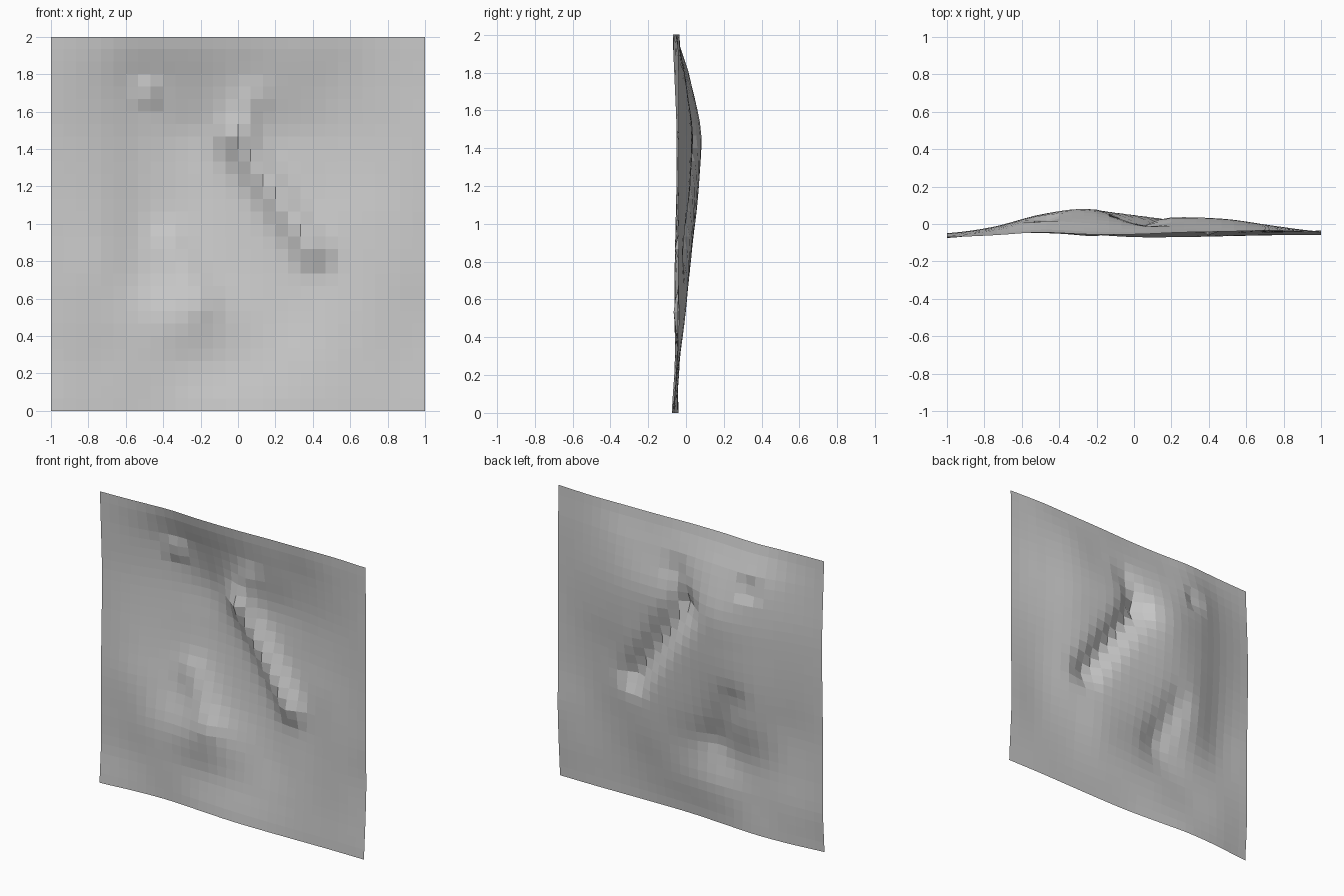
import bpy, math

if "Cube" in bpy.data.objects:
    bpy.data.objects.remove(bpy.data.objects["Cube"])

# Coarse depth map (y in hundredths): rows from top (z=2) to bottom, columns from left to right
DEPTH = [
    [-7.0, -6.0, -4.5, -5.5, -5.5, -4.5, -4.0, -3.5, -4.5],
    [-6.0, -3.0, 2.5, 2.0, 0.0, -0.5, 0.0, -2.0, -4.0],
    [-5.0, -1.5, 5.0, 7.8, 3.0, 3.5, 2.5, -1.0, -4.0],
    [-5.0, -2.0, 4.5, 7.2, 5.0, 3.0, 2.0, -1.5, -4.0],
    [-5.5, -3.5, 3.0, 4.8, 4.2, 2.5, 0.0, -3.0, -4.0],
    [-6.0, -5.5, 0.0, 0.5, 2.0, 1.5, -1.0, -4.0, -4.0],
    [-6.0, -5.5, -4.5, -5.5, -2.0, -0.5, -3.0, -4.5, -3.5],
    [-6.0, -4.5, -4.5, -3.5, -3.5, -4.0, -5.0, -5.0, -4.5],
    [-7.5, -5.0, -4.0, -5.5, -7.0, -7.0, -6.5, -6.0, -6.0],
]
N = 30


def spline(vals, t):
    """Catmull-Rom through evenly spaced values."""
    i = min(int(t), len(vals) - 2)
    f = t - i
    a, b, c, d = (vals[max(0, min(len(vals) - 1, i + k))] for k in (-1, 0, 1, 2))
    return b + 0.5 * f * (c - a + f * (2*a - 5*b + 4*c - d + f * (3*(b - c) + d - a)))


def ridge(x, z, p, q, width, depth):
    """Crease pushed to the front along the segment p-q."""
    dx, dz = q[0] - p[0], q[1] - p[1]
    t = max(0, min(1, ((x - p[0]) * dx + (z - p[1]) * dz) / (dx*dx + dz*dz)))
    d = math.hypot(x - p[0] - t * dx, z - p[1] - t * dz)
    return -depth * math.exp(-(d / width) ** 2)


def depth_at(x, z):
    y = spline([spline(r, (x + 1) * 4) for r in DEPTH], (2 - z) * 4) / 100
    y += ridge(x, z, (0.0, 1.45), (0.40, 0.86), 0.085, 0.065)    # long diagonal ridge
    y += ridge(x, z, (0.08, 1.68), (0.0, 1.5), 0.07, 0.025)      # its upper end
    y += ridge(x, z, (-0.36, 0.9), (-0.2, 0.58), 0.09, 0.025)    # lower lip
    y += ridge(x, z, (-0.50, 1.70), (-0.46, 1.70), 0.04, 0.045)  # small spike
    return max(-0.08, min(0.085, y))


# Relief sheet
verts, faces = [], []
for j in range(N + 1):
    for i in range(N + 1):
        x, z = -1 + 2 * i / N, 2 * j / N
        verts.append((x, depth_at(x, z), z))
for j in range(N):
    for i in range(N):
        a = j * (N + 1) + i
        faces.append((a, a + 1, a + N + 2, a + N + 1))
mesh = bpy.data.meshes.new("relief_sheet")
mesh.from_pydata(verts, [], faces)
sheet = bpy.data.objects.new("relief_sheet", mesh)
bpy.context.collection.objects.link(sheet)

# Plain grey
grey = bpy.data.materials.new("light_grey")
grey.diffuse_color = (0.6, 0.6, 0.6, 1)
grey.use_nodes = True
grey.node_tree.nodes["Principled BSDF"].inputs["Base Color"].default_value = grey.diffuse_color
mesh.materials.append(grey)
